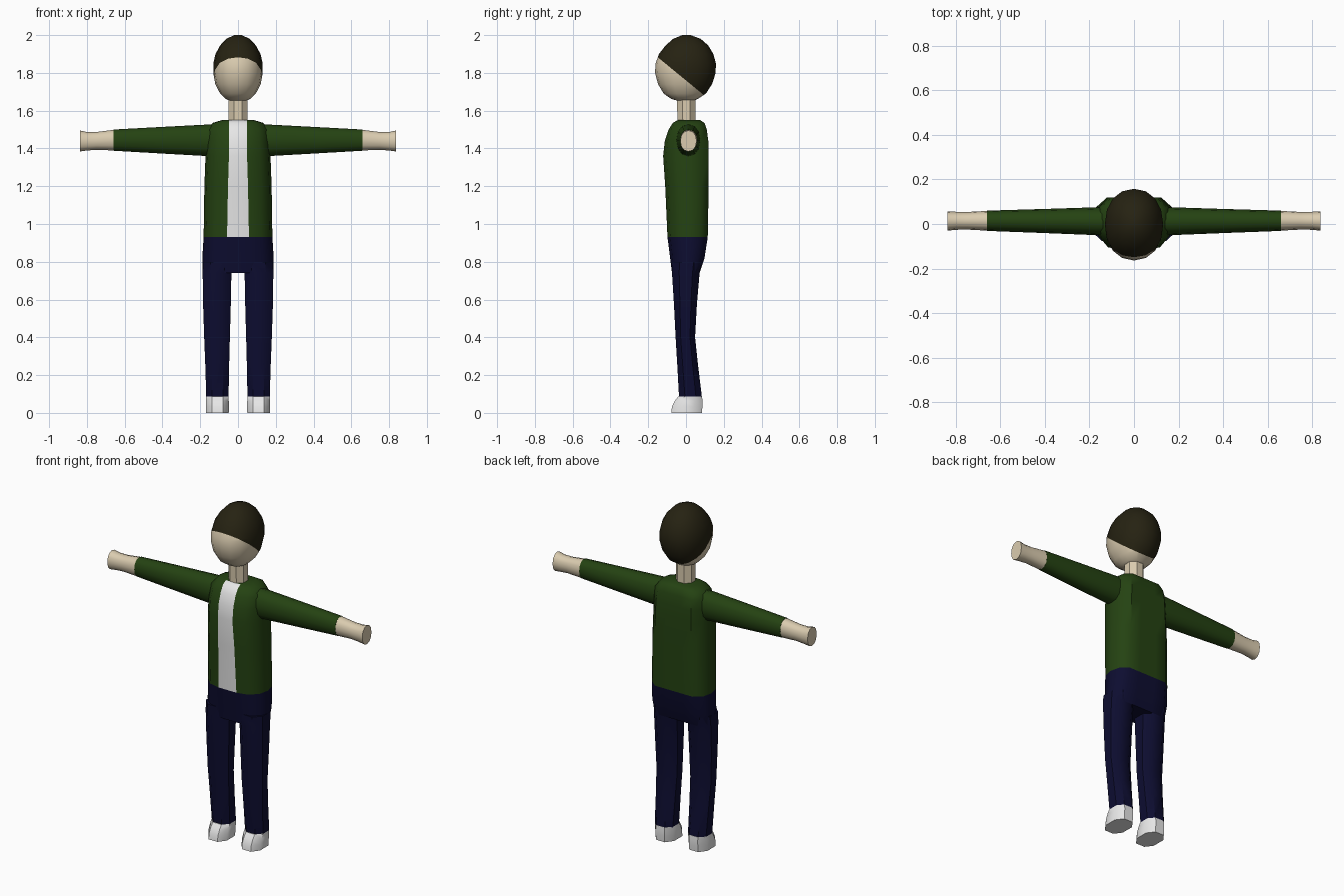
import bpy, bmesh, math
from mathutils import Vector

if "Cube" in bpy.data.objects:
    bpy.data.objects.remove(bpy.data.objects["Cube"])


def make_mat(name, rgb):
    m = bpy.data.materials.new(name)
    m.diffuse_color = (*rgb, 1)
    m.use_nodes = True
    m.node_tree.nodes["Principled BSDF"].inputs["Base Color"].default_value = m.diffuse_color
    return m


SKIN = make_mat("skin", (0.70, 0.60, 0.43))
HAIR = make_mat("dark_brown", (0.019, 0.016, 0.006))
GREEN = make_mat("jacket_green", (0.018, 0.055, 0.006))
WHITE = make_mat("white", (0.80, 0.80, 0.80))
NAVY = make_mat("navy", (0.004, 0.004, 0.030))


def loft(name, rings, mats, rule=None, cut=None, angle=42):
    """Skin a stack of equal-length point rings, capped at both ends."""
    bm = bmesh.new()
    loops = [[bm.verts.new(p) for p in r] for r in rings]
    n = len(loops[0])
    for a, b in zip(loops, loops[1:]):
        for i in range(n):
            j = (i + 1) % n
            bm.faces.new((a[i], a[j], b[j], b[i]))
    bm.faces.new(loops[0])
    bm.faces.new(loops[-1])
    bmesh.ops.recalc_face_normals(bm, faces=bm.faces)
    if cut:
        bmesh.ops.bisect_plane(bm, geom=bm.verts[:] + bm.edges[:] + bm.faces[:],
                               plane_co=cut[0], plane_no=cut[1])
    if rule:
        bm.normal_update()
        for f in bm.faces:
            f.material_index = rule(f)
    me = bpy.data.meshes.new(name)
    bm.to_mesh(me)
    bm.free()
    for m in mats:
        me.materials.append(m)
    ob = bpy.data.objects.new(name, me)
    bpy.context.collection.objects.link(ob)
    bpy.ops.object.select_all(action='DESELECT')
    ob.select_set(True)
    bpy.context.view_layer.objects.active = ob
    bpy.ops.object.shade_smooth_by_angle(angle=math.radians(angle))
    return ob


def oval(a0, a1, b0, b1, n, power=2.0):
    """Rounded 2D ring filling the box a0..a1, b0..b1."""
    pts = []
    for i in range(n):
        t = 2 * math.pi * (i + (0.5 if n == 8 else 0)) / n
        c, s = math.cos(t), math.sin(t)
        k = 1 / math.cos(math.pi / 8) if n == 8 else 1
        e = 2 / power
        u = math.copysign(min(1, abs(c * k)) ** e, c)
        v = math.copysign(min(1, abs(s * k)) ** e, s)
        pts.append(((a0 + a1) / 2 + u * (a1 - a0) / 2,
                    (b0 + b1) / 2 + v * (b1 - b0) / 2))
    return pts


def upright(z, x0, x1, y0, y1, n, power=2.0):
    return [(x, y, z) for x, y in oval(x0, x1, y0, y1, n, power)]


def body_ring(z, w, yf, yb, s=0.055):
    """Body section with a flat front strip of half width s."""
    d = yb - yf
    half = [(s, yf), (max(0.68 * w, s + 0.01), yf + 0.07 * d), (0.93 * w, yf + 0.28 * d),
            (w, yf + 0.55 * d), (0.93 * w, yf + 0.82 * d), (0.68 * w, yb), (0.3 * w, yb)]
    return [(x, y, z) for x, y in half] + [(-x, y, z) for x, y in reversed(half)]


# Jacket with the white shirt strip down the front
loft("jacket",
     [body_ring(0.93, 0.182, -0.098, 0.115, 0.058),
      body_ring(1.20, 0.178, -0.110, 0.120, 0.053),
      body_ring(1.36, 0.172, -0.121, 0.120, 0.048),
      body_ring(1.44, 0.168, -0.112, 0.118, 0.048),
      body_ring(1.50, 0.162, -0.092, 0.110, 0.048),
      body_ring(1.535, 0.135, -0.070, 0.098, 0.048),
      body_ring(1.55, 0.085, -0.045, 0.075, 0.048)],
     [GREEN, WHITE],
     lambda f: int(abs(f.calc_center_median().x) < 0.01
                   and f.normal.y < -0.2 and f.normal.z < 0.95))

# Hips
loft("hips",
     [body_ring(0.74, 0.186, -0.074, 0.072),
      body_ring(0.82, 0.189, -0.084, 0.098),
      body_ring(0.93, 0.182, -0.098, 0.115, 0.058)], [NAVY])

for side, label in ((1, "left"), (-1, "right")):
    def mir(ring):
        return [(side * x, y, z) for x, y, z in ring]

    # Trouser leg
    legs = [(0.80, 0.030, 0.186, -0.076, 0.082), (0.74, 0.035, 0.187, -0.074, 0.072),
            (0.58, 0.038, 0.185, -0.064, 0.058), (0.40, 0.043, 0.179, -0.055, 0.048),
            (0.25, 0.047, 0.173, -0.046, 0.064), (0.085, 0.050, 0.168, -0.037, 0.084)]
    loft(label + "_leg", [mir(upright(*r, 8, 2.4)) for r in legs], [NAVY])

    # Shoe
    shoe = [(0.088, 0.050, 0.168, -0.040, 0.085), (0.065, 0.049, 0.169, -0.058, 0.087),
            (0.035, 0.048, 0.170, -0.074, 0.087), (0.0, 0.049, 0.170, -0.078, 0.084)]
    loft(label + "_shoe", [mir(upright(*r, 8, 2.4)) for r in shoe], [WHITE])

    # Sleeve and hand run along x: x, y0, y1, z0, z1
    def along(rows):
        return [[(side * r[0], y, z) for y, z in oval(*r[1:], 12, 2.2)] for r in rows]

    loft(label + "_sleeve", along([
        (0.11, -0.050, 0.075, 1.365, 1.528), (0.17, -0.050, 0.075, 1.360, 1.526),
        (0.42, -0.040, 0.067, 1.374, 1.513), (0.66, -0.031, 0.060, 1.388, 1.500)]), [GREEN])
    loft(label + "_hand", along([
        (0.655, -0.030, 0.059, 1.389, 1.499), (0.75, -0.025, 0.054, 1.393, 1.487),
        (0.80, -0.026, 0.055, 1.389, 1.487), (0.837, -0.030, 0.056, 1.384, 1.495)]), [SKIN])

# Neck
loft("neck", [upright(1.53, -0.05, 0.05, -0.045, 0.050, 8),
              upright(1.68, -0.05, 0.05, -0.048, 0.050, 8)], [SKIN])

# Head, split by a slanted hairline: z, half width, front y, back y
head = [(1.650, 0.035, -0.035, 0.035), (1.662, 0.066, -0.078, 0.062),
        (1.690, 0.094, -0.118, 0.105), (1.740, 0.120, -0.148, 0.138),
        (1.800, 0.131, -0.164, 0.157), (1.850, 0.131, -0.161, 0.158),
        (1.900, 0.119, -0.143, 0.145), (1.945, 0.095, -0.108, 0.118),
        (1.980, 0.062, -0.068, 0.078), (2.000, 0.020, -0.020, 0.025)]
CO, NO = Vector((0, -0.15, 1.883)), Vector((0, 0.82, 1)).normalized()
loft("head", [upright(z, -w, w, f, b, 16, 2.15) for z, w, f, b in head], [SKIN, HAIR],
     lambda f: int((f.calc_center_median() - CO).dot(NO) > 0), cut=(CO, NO))
